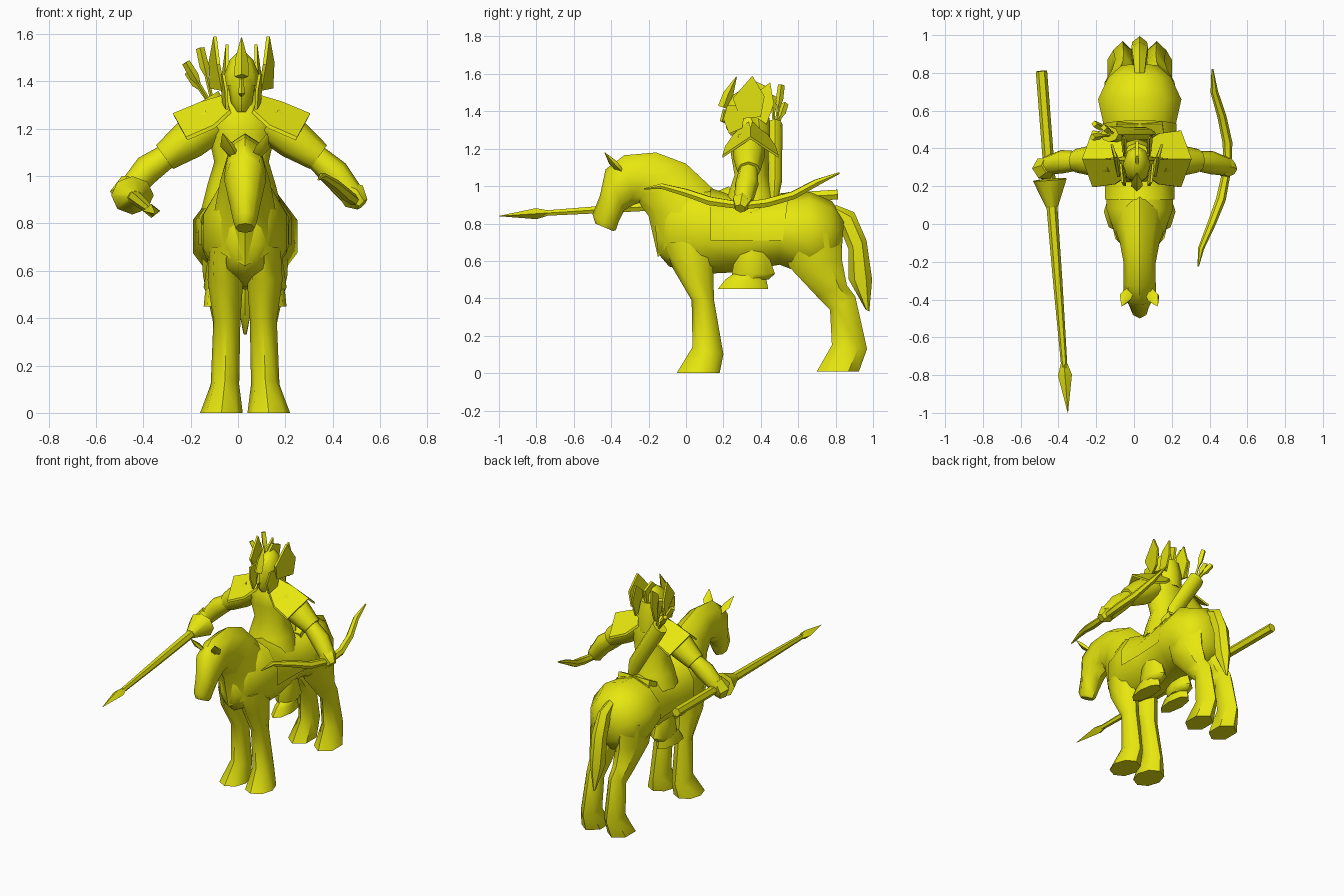
import bpy, bmesh, math
from mathutils import Vector as V

mat = bpy.data.materials.new("yellow")
mat.diffuse_color = (0.8, 0.8, 0.005, 1)
HX = 0.03   # centre line of the horse
RX = 0.015  # centre line of the rider


def finish(name, bm):
    bmesh.ops.recalc_face_normals(bm, faces=bm.faces)
    me = bpy.data.meshes.new(name)
    bm.to_mesh(me)
    bm.free()
    me.materials.append(mat)
    ob = bpy.data.objects.new(name, me)
    bpy.context.collection.objects.link(ob)
    return ob


def loft(name, rings, n=8, caps=True, cut_z=None):
    """Skin elliptical rings given as (centre, half axis, half axis)."""
    bm = bmesh.new()
    loops = []
    for c, u, v in rings:
        loops.append([bm.verts.new(V(c) + V(u) * math.cos(i * math.tau / n)
                                   + V(v) * math.sin(i * math.tau / n)) for i in range(n)])
    for a, b in zip(loops, loops[1:]):
        for i in range(n):
            j = (i + 1) % n
            bm.faces.new((a[i], a[j], b[j], b[i]))
    if caps:
        bm.faces.new(loops[0])
        bm.faces.new(loops[-1])
    if cut_z is not None:
        bmesh.ops.bisect_plane(bm, geom=bm.verts[:] + bm.edges[:] + bm.faces[:],
                               plane_co=(0, 0, cut_z), plane_no=(0, 0, 1), clear_inner=True)
    return finish(name, bm)


def side_loft(name, pairs, **kw):
    """Rings from side profile pairs (y1, z1, y2, z2, centre x, half width)."""
    rings = []
    for y1, z1, y2, z2, x, w in pairs:
        a, b = V((x, y1, z1)), V((x, y2, z2))
        rings.append(((a + b) / 2, (a - b) / 2, V((w, 0, 0))))
    return loft(name, rings, **kw)


def tube(name, pts, radii, n=6, flat=1.0, ref=(0, 0, 1), caps=True):
    """Round or flattened tube along a path."""
    pts = [V(p) for p in pts]
    rings = []
    for i, p in enumerate(pts):
        t = (pts[min(i + 1, len(pts) - 1)] - pts[max(i - 1, 0)]).normalized()
        u = t.cross(V(ref)).normalized()
        rings.append((p, u * radii[i], u.cross(t) * radii[i] * flat))
    return loft(name, rings, n, caps)


def plate(name, outline, thick):
    """Flat outline extruded by a vector."""
    bm = bmesh.new()
    f = bm.faces.new([bm.verts.new(p) for p in outline])
    r = bmesh.ops.extrude_face_region(bm, geom=[f])
    bmesh.ops.translate(bm, vec=thick, verts=[g for g in r["geom"] if isinstance(g, bmesh.types.BMVert)])
    return finish(name, bm)


# Horse trunk
side_loft("horse_body", [
    (-0.17, 0.84, -0.15, 0.64, HX, 0.06), (-0.08, 0.98, -0.09, 0.57, HX, 0.125),
    (0.08, 1.00, 0.08, 0.53, HX, 0.185), (0.30, 0.92, 0.28, 0.54, HX, 0.182),
    (0.50, 0.95, 0.50, 0.58, HX, 0.195), (0.66, 0.97, 0.66, 0.52, HX, 0.232),
    (0.78, 0.92, 0.77, 0.54, HX, 0.175), (0.845, 0.82, 0.83, 0.62, HX, 0.10)], n=10)
# Neck and head
side_loft("horse_neck_and_head", [
    (0.15, 0.98, -0.15, 0.62, HX, 0.14), (0.00, 1.12, -0.20, 0.84, HX, 0.105),
    (-0.16, 1.18, -0.25, 0.91, HX, 0.085), (-0.33, 1.165, -0.28, 0.90, HX, 0.085),
    (-0.43, 1.09, -0.33, 0.87, HX, 0.088), (-0.46, 0.95, -0.36, 0.81, HX, 0.065),
    (-0.50, 0.85, -0.375, 0.765, HX, 0.05), (-0.485, 0.80, -0.39, 0.76, HX, 0.04)])
# Tail
side_loft("tail", [
    (0.80, 0.90, 0.80, 0.82, HX, 0.03), (0.90, 0.86, 0.83, 0.76, HX, 0.04),
    (0.965, 0.71, 0.87, 0.66, HX, 0.05), (0.995, 0.50, 0.87, 0.50, HX, 0.045),
    (0.98, 0.33, 0.96, 0.34, HX, 0.008)], n=6)
for s, side in ((-1, "right"), (1, "left")):
    def lx(off):
        return HX + s * off
    side_loft(f"front_leg_{side}", [
        (-0.12, 0.70, 0.16, 0.70, lx(.080), 0.07), (-0.07, 0.56, 0.145, 0.56, lx(.083), 0.075),
        (0.03, 0.39, 0.15, 0.39, lx(.077), 0.057), (0.035, 0.14, 0.20, 0.10, lx(.085), 0.06),
        (-0.05, 0, 0.18, 0, lx(.1), 0.09)])
    side_loft(f"hind_leg_{side}", [
        (0.50, 0.72, 0.83, 0.76, lx(.10), 0.10), (0.55, 0.57, 0.835, 0.60, lx(.10), 0.09),
        (0.70, 0.41, 0.86, 0.47, lx(.09), 0.063), (0.77, 0.34, 0.905, 0.41, lx(.085), 0.052),
        (0.78, 0.15, 0.968, 0.13, lx(.09), 0.058), (0.70, 0.01, 0.925, 0.01, lx(.1), 0.082)], n=6)
    tube(f"ear_{side}", [(HX + s * .045, -0.35, 1.08), (HX + s * .075, -0.39, 1.125),
                         (HX + s * .095, -0.435, 1.18)], [0.025, 0.035, 0.002], n=5, flat=0.5)

# Saddle blanket, trimmed at its lower edge, and the seat on it
side_loft("saddle_blanket", [
    (0.13, 0.99, 0.13, 0.52, HX, 0.194), (0.30, 0.932, 0.28, 0.53, HX, 0.191),
    (0.42, 0.945, 0.42, 0.555, HX, 0.198), (0.55, 0.968, 0.50, 0.57, HX, 0.206)],
    n=10, caps=False, cut_z=0.71)
plate("saddle_back", [(HX - .13, 0.46, 0.93), (HX - .12, 0.53, 0.965), (HX + .12, 0.53, 0.965),
                      (HX + .13, 0.46, 0.93)], (0, 0.015, -0.05))

# Rider torso with flared tunic and neck
loft("torso", [((RX, y, z), (a, 0, 0), (0, b, 0)) for y, z, a, b in (
    (0.35, 0.86, 0.17, 0.15), (0.35, 0.96, 0.145, 0.13), (0.35, 1.06, 0.115, 0.095),
    (0.34, 1.17, 0.14, 0.105), (0.345, 1.26, 0.14, 0.10), (0.35, 1.33, 0.07, 0.07),
    (0.34, 1.38, 0.05, 0.05))], n=10)

for s, side in ((-1, "right"), (1, "left")):
    # Boot cuff and boot under the belly
    loft(f"boot_cuff_{side}", [((HX + s * .11, y, z), (a, 0, 0), (0, b, 0)) for y, z, a, b in (
        (0.35, 0.67, 0.045, 0.08), (0.36, 0.53, 0.065, 0.115), (0.35, 0.50, 0.05, 0.09))])
    loft(f"boot_{side}", [((HX + s * .12, y, z), (a, 0, 0), (0, b, 0)) for y, z, a, b in (
        (0.35, 0.55, 0.04, 0.07), (0.32, 0.50, 0.05, 0.11), (0.305, 0.45, 0.055, 0.135))])
    # Sleeve and forearm
    tube(f"sleeve_{side}", [(RX + s * .12, 0.34, 1.225), (RX + s * .22, 0.335, 1.155),
                            (RX + s * .325, 0.335, 1.08)], [0.085, 0.085, 0.062], n=8, ref=(0, 1, 0))
    hand = (-0.46, 0.31, 0.94) if s < 0 else (0.49, 0.305, 0.91)
    mid = (-0.38, 0.33, 1.03) if s < 0 else (0.41, 0.325, 1.01)
    tube(f"forearm_{side}", [(RX + s * .30, 0.335, 1.095), mid, hand],
         [0.05, 0.062, 0.05], n=8, ref=(0, 1, 0))
    # Pauldron folded along its ridge like a tent
    for f, end in ((-1, "front"), (1, "back")):
        plate(f"pauldron_{end}_{side}", [
            (RX + s * .07, 0.345 + f * .01, 1.345), (RX + s * .17, 0.345, 1.315),
            (RX + s * .29, 0.345, 1.265), (RX + s * .235, 0.345 + f * .15, 1.165),
            (RX + s * .12, 0.345 + f * .135, 1.215), (RX + s * .05, 0.345 + f * .09, 1.28)],
            (-s * .006, 0, -0.014))

# Hands
tube("left_hand", [(0.44, 0.31, 0.95), (0.49, 0.30, 0.915), (0.525, 0.29, 0.88)],
     [0.035, 0.058, 0.03], ref=(0, 1, 0))
tube("right_hand", [(-0.45, 0.31, 0.98), (-0.475, 0.295, 0.93), (-0.46, 0.27, 0.87)],
     [0.045, 0.065, 0.04], ref=(0, 1, 0))

# Lance: tip, long shaft and hand guard, all along one line
def lance_at(y):
    t = (y + 1) / 1.81
    return (-0.35 - 0.14 * t, y, 0.84 + 0.115 * t)


def lance(name, stations, n=6, flat=1.0):
    tube(name, [lance_at(y) for y, r in stations], [r for y, r in stations], n, flat)


lance("lance_head", [(-1.0, 0.001), (-0.80, 0.037), (-0.74, 0.018)], 4, 0.8)
lance("lance_shaft", [(-0.78, 0.016), (-0.3, 0.025), (0.2, 0.03), (0.81, 0.03)])
lance("lance_guard", [(0.09, 0.032), (0.235, 0.09), (0.24, 0.03)], 8, 0.9)

# Bow held in the left hand
tube("bow", [(0.34, -0.225, 0.985), (0.355, -0.13, 1.0), (0.41, 0.0, 0.965), (0.46, 0.13, 0.92),
             (0.495, 0.3, 0.895), (0.495, 0.43, 0.91), (0.465, 0.57, 0.95), (0.425, 0.70, 1.02),
             (0.415, 0.82, 1.07)],
     [0.004, 0.016, 0.022, 0.026, 0.022, 0.026, 0.024, 0.02, 0.005])

# Quiver with fletched arrows
tube("quiver", [(0.09, 0.47, 0.93), (0.06, 0.475, 1.02), (-0.13, 0.475, 1.33)],
     [0.03, 0.05, 0.055], n=8, ref=(0, 1, 0), flat=0.75)
for i, (x, y, z) in enumerate(((-0.22, 0.46, 1.48), (-0.21, 0.53, 1.44), (-0.16, 0.51, 1.54))):
    tip, foot = V((x, y, z)), V((-0.10, 0.475, 1.28))
    tube(f"arrow_{i}", [foot, tip], [0.008, 0.008], n=4, ref=(0, 1, 0))
    start = tip.lerp(foot, 0.45)
    tube(f"fletching_{i}", [start, tip.lerp(foot, 0.3), tip], [0.008, 0.02, 0.018],
         n=4, ref=(0, 1, 0))

# Head, helmet and hair
loft("face", [((RX, y, z), (a, 0, 0), (0, b, 0)) for y, z, a, b in (
    (0.27, 1.27, 0.022, 0.03), (0.28, 1.31, 0.045, 0.065), (0.29, 1.39, 0.058, 0.08),
    (0.30, 1.44, 0.055, 0.075))])
loft("helmet", [((RX, y, z), (a, 0, 0), (0, b, 0)) for y, z, a, b in (
    (0.31, 1.38, 0.07, 0.09), (0.315, 1.43, 0.073, 0.10), (0.33, 1.49, 0.05, 0.075),
    (0.34, 1.525, 0.015, 0.03))])
loft("hair", [((RX, y, z), (a, 0, 0), (0, b, 0)) for y, z, a, b in (
    (0.37, 1.44, 0.065, 0.06), (0.39, 1.34, 0.08, 0.06), (0.40, 1.24, 0.07, 0.05))])
tube("brow_crest", [(RX, 0.20, 1.42), (RX, 0.225, 1.49), (RX, 0.27, 1.585)],
     [0.03, 0.028, 0.002], n=4, ref=(0, 1, 0))
plate("top_crest", [(RX - .008, 0.24, 1.46), (RX - .008, 0.36, 1.565), (RX - .008, 0.44, 1.53),
                    (RX - .008, 0.42, 1.43)], (0.016, 0, 0))
tube("nose", [(RX, 0.205, 1.41), (RX, 0.195, 1.35), (RX, 0.215, 1.34)],
     [0.008, 0.014, 0.008], n=4, ref=(0, 1, 0))
for s, side in ((-1, "right"), (1, "left")):
    x = RX + s * 0.07
    plate(f"cheek_guard_{side}", [(x, 0.22, 1.43), (x - s * .012, 0.20, 1.36), (x - s * .015, 0.23, 1.28),
                                  (x, 0.30, 1.31), (x + s * .01, 0.32, 1.43)], (s * 0.012, 0, 0))
    # Tall wing and a smaller feather behind it
    plate(f"helmet_wing_{side}", [(x, 0.29, 1.36), (x + s * .02, 0.25, 1.47), (x + s * .035, 0.355, 1.59),
                                  (x + s * .055, 0.42, 1.48), (x + s * .05, 0.40, 1.37)],
          (s * 0.014, 0, 0))
    plate(f"rear_feather_{side}", [(x - s * .01, 0.36, 1.38), (x - s * .015, 0.38, 1.50),
                                   (x - s * .015, 0.45, 1.555), (x, 0.47, 1.44), (x, 0.43, 1.33)],
          (s * 0.012, 0, 0))

# Smooth surfaces with sharp creases kept
for ob in bpy.context.scene.objects:
    ob.select_set(True)
    bpy.context.view_layer.objects.active = ob
bpy.ops.object.shade_smooth_by_angle(angle=math.radians(50))
